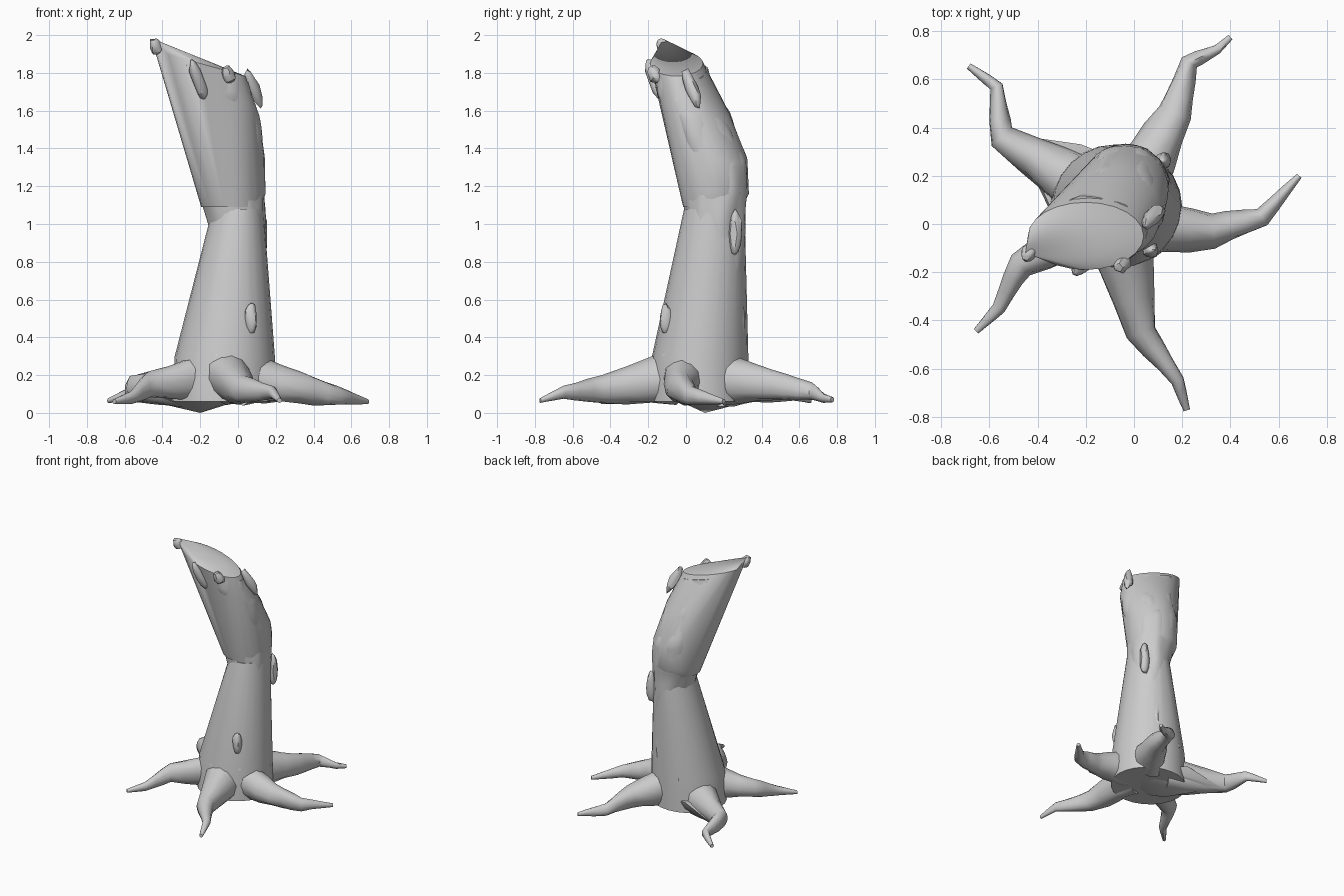
import bpy, bmesh, math
from mathutils import Vector, noise

if "Cube" in bpy.data.objects:
    bpy.data.objects.remove(bpy.data.objects["Cube"])


def finish(name, bm, angle=40):
    bmesh.ops.recalc_face_normals(bm, faces=bm.faces)
    me = bpy.data.meshes.new(name)
    bm.to_mesh(me)
    bm.free()
    ob = bpy.data.objects.new(name, me)
    bpy.context.collection.objects.link(ob)
    bpy.ops.object.select_all(action='DESELECT')
    bpy.context.view_layer.objects.active = ob
    ob.select_set(True)
    bpy.ops.object.shade_smooth_by_angle(angle=math.radians(angle))
    return ob


def ring(x, y, z, rx, ry, slope=0, n=24):
    """Ellipse; slope lifts its left side."""
    out = []
    for i in range(n):
        a = 2 * math.pi * i / n
        dx, dy = rx * math.cos(a), ry * math.sin(a)
        fade = 0 if z > 1.8 else slope
        out.append(Vector((x + dx, y + dy, z - slope * dx - fade * dy)))
    return out


def hull(name, points):
    bm = bmesh.new()
    for p in points:
        bm.verts.new(p)
    bmesh.ops.convex_hull(bm, input=bm.verts)
    loose = [v for v in bm.verts if not v.link_faces]
    bmesh.ops.delete(bm, geom=loose, context='VERTS')
    return finish(name, bm)


def loft(name, rings, angle=40):
    bm = bmesh.new()
    vs = [[bm.verts.new(p) for p in r] for r in rings]
    n = len(vs[0])
    for a, b in zip(vs, vs[1:]):
        for i in range(n):
            j = (i + 1) % n
            bm.faces.new((a[i], a[j], b[j], b[i]))
    bm.faces.new(vs[0][::-1])
    bm.faces.new(vs[-1])
    return finish(name, bm, angle)


# Trunk shells: straight lower taper, upper part leaning front left
foot, waist = (-.07, .075, .3, .265, .255), (0, .15, 1.08, .135, .16)
hull("lower_trunk", ring(*foot) + ring(*waist) + ring(-.075, .07, .06, .275, .26))
upper = [(-.035, .14, 1.09, .16, .155, 0), (-.035, .155, 1.16, .18, .178, 0),
         (-.04, .14, 1.38, .183, .185, .2), (-.09, .04, 1.64, .2, .19, .3),
         (-.2, -.05, 1.85, .24, .14, .28)]
hull("upper_trunk", [p for r in upper for p in ring(*r)] + [Vector((-.45, -.12, 1.98))])

# Bark: bent rough trunk that breaks through the shells
ctrl = [foot + (0,), (-.01, .13, .6, .16, .18, 0), (.01, .16, .9, .135, .15, 0)] + upper[1:]
rings = []
for a, b in zip(ctrl, ctrl[1:]):
    for k in range(6):
        c = [u + (v - u) * k / 6 for u, v in zip(a, b)]
        mid = Vector(c[:3])
        rings.append([mid + (p - mid) * (.97 + .11 * noise.noise(
            Vector((p.x * 13, p.y * 13, p.z * 4 + 3)))) for p in ring(*c, n=36)])
loft("bark", rings)

# Roots: centre lines; thickness follows from distance to the tip
roots = {
    "right_root": [(.05, -.01, .19), (.33, -.03, .135), (.53, .03, .09), (.685, .2, .06)],
    "back_right_root": [(.03, .2, .18), (.17, .46, .15), (.23, .67, .11), (.345, .725, .08), (.4, .775, .07)],
    "back_left_root": [(-.18, .14, .15), (-.55, .36, .13), (-.57, .57, .1), (-.685, .655, .065)],
    "front_left_root": [(-.2, -.02, .19), (-.47, -.17, .15), (-.56, -.35, .085), (-.655, -.445, .06)],
    "front_root": [(-.06, -.05, .2), (.03, -.45, .12), (.18, -.65, .11), (.22, -.772, .065)],
}
for name, path in roots.items():
    path = [Vector(p) for p in path]
    tip = path[-1]
    # two extra points per stretch
    line = [a.lerp(b, k / 3) for a, b in zip(path, path[1:]) for k in range(3)] + [tip]
    lens = [0]
    for a, b in zip(line, line[1:]):
        lens.append(lens[-1] + (b - a).length)
    rings = []
    for i, c in enumerate(line):
        rest = lens[-1] - lens[i]
        w = .013 + .1 * rest + .07 * rest ** 2
        h = .013 + .15 * rest + .03 * rest ** 2
        d = line[min(i + 1, len(line) - 1)] - line[max(i - 1, 0)]
        side = Vector((-d.y, d.x, 0)).normalized()
        r = []
        for k in range(12):
            t = 2 * math.pi * k / 12
            s = 1 + .2 * noise.noise(Vector((c.x * 6 + math.cos(t), c.y * 6, math.sin(t))))
            p = c + side * (w * s * math.cos(t))
            p.z = max(p.z + h * s * math.sin(t), .035)
            r.append(p)
        rings.append(r)
    loft(name, rings, 50)

# Root base: faceted wedge reaching the ground
hull("root_base", ring(-.12, .08, .1, .24, .2, n=8)
     + [Vector(p) for p in ((-.2, .1, 0), (-.5, .37, .07), (-.4, .19, .13), (-.22, .33, .16))])

# Knots and loose bark flakes: position and height
flakes = [(.07, -.105, .5, .08), (-.21, -.165, 1.76, .12), (-.05, -.165, 1.79, .05),
          (-.435, -.12, 1.94, .05), (.08, .03, 1.72, .11), (.12, .26, .95, .13)]
for i, (x, y, z, size) in enumerate(flakes):
    bm = bmesh.new()
    bmesh.ops.create_icosphere(bm, subdivisions=2, radius=1)
    for v in bm.verts:
        v.co *= 1 + .3 * noise.noise(v.co * 1.5 + Vector((i * 3.1, 0, 0)))
    ob = finish("bark_flake_%d" % (i + 1), bm)
    ob.location, ob.scale = (x, y, z), (.035, .035, size)
    lean = .35 if z > 1.2 else 0
    ob.rotation_euler = (lean, -lean, 0)
